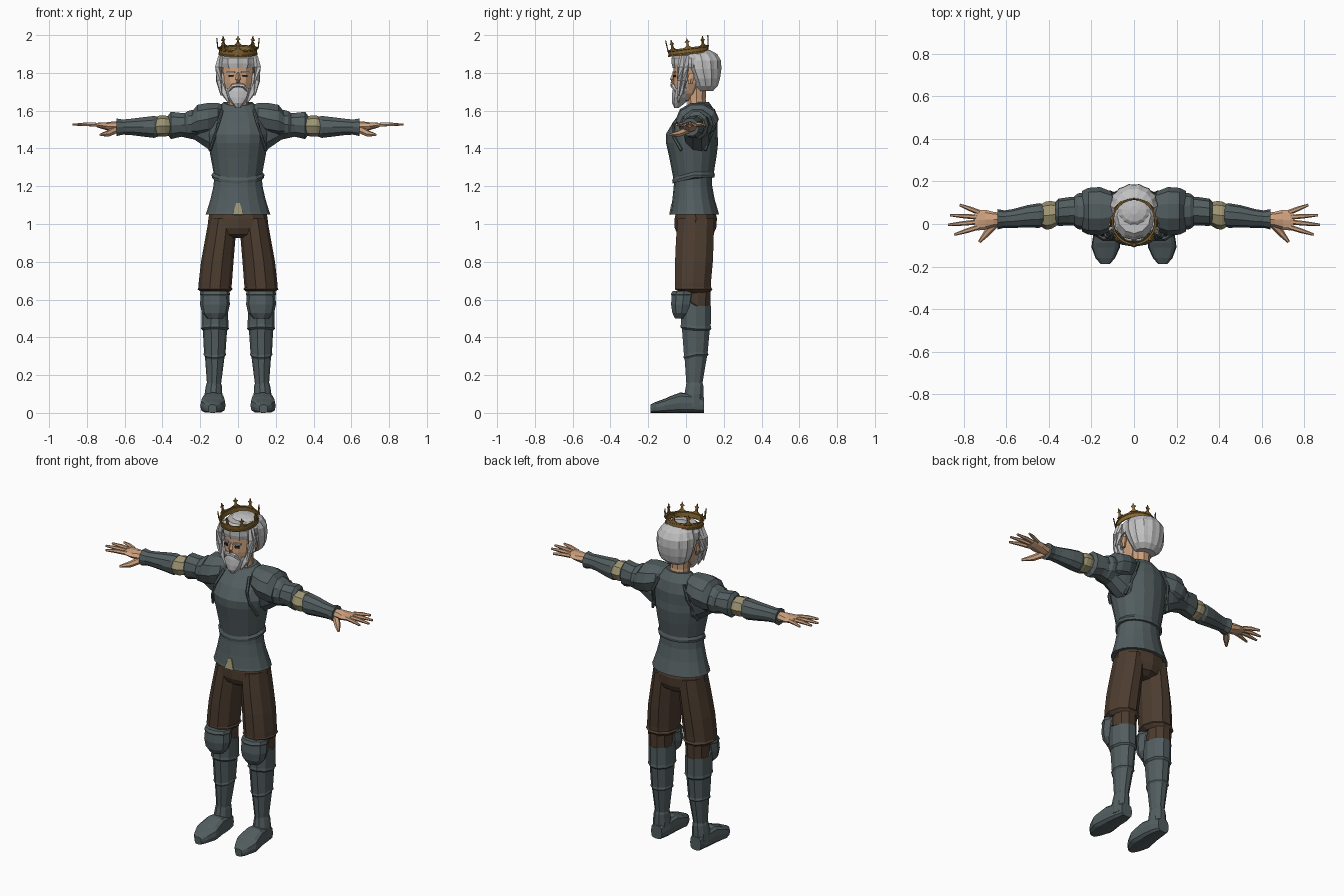
import bpy, bmesh, math
from mathutils import Vector, Matrix


def material(name, rgb):
    m = bpy.data.materials.new(name)
    m.diffuse_color = (*rgb, 1)
    return m


STEEL = material("steel", (0.085, 0.11, 0.115))
BROWN = material("brown_cloth", (0.072, 0.045, 0.028))
SKIN = material("skin", (0.62, 0.36, 0.21))
HAIR = material("silver_hair", (0.53, 0.53, 0.53))
GOLD = material("gold", (0.24, 0.135, 0.03))
CREAM = material("cream_cloth", (0.34, 0.30, 0.17))
DARK = material("dark_eye", (0.03, 0.022, 0.018))


def finish(name, bm, mat, mirror=False):
    bmesh.ops.recalc_face_normals(bm, faces=bm.faces[:])
    me = bpy.data.meshes.new(name)
    bm.to_mesh(me)
    bm.free()
    me.materials.append(mat)
    ob = bpy.data.objects.new(name, me)
    bpy.context.collection.objects.link(ob)
    if mirror:
        ob.modifiers.new("mirror", 'MIRROR')
    return ob


def skin_rings(bm, rings):
    n = len(rings[0])
    vs = [[bm.verts.new(p) for p in r] for r in rings]
    for a, b in zip(vs, vs[1:]):
        for i in range(n):
            bm.faces.new((a[i], a[(i + 1) % n], b[(i + 1) % n], b[i]))
    bm.faces.new(vs[0])
    bm.faces.new(vs[-1])


def loft(name, mat, rings, axis='z', n=12, mirror=False, power=1.0, rib=0.0, dip=None):
    """Rings are (position on axis, centre u, centre v, radius u, radius v)."""
    out = []
    for k, (t, u, v, ru, rv) in enumerate(rings):
        ring = []
        for i in range(n):
            a = 2 * math.pi * i / n
            c, s = [math.copysign(abs(f(a)) ** power, f(a)) for f in (math.cos, math.sin)]
            r = 1 - rib * (i % 2)
            p, q = u + ru * c * r, v + rv * s * r
            h = t - (dip[k] * max(0, -s) if dip else 0)
            ring.append({'z': (p, q, h), 'x': (h, p, q), 'y': (p, h, q)}[axis])
        out.append(ring)
    bm = bmesh.new()
    skin_rings(bm, out)
    return finish(name, bm, mat, mirror)


def tubes(name, mat, paths, n=6, mirror=False):
    """Each path is a list of (x, y, z, radius)."""
    bm = bmesh.new()
    for path in paths:
        pts = [Vector(p[:3]) for p in path]
        rings = []
        for k, p in enumerate(pts):
            d = pts[min(k + 1, len(pts) - 1)] - pts[max(k - 1, 0)]
            m = d.to_track_quat('Z', 'Y').to_matrix()
            rings.append([p + m @ Vector((math.cos(2 * math.pi * i / n), math.sin(2 * math.pi * i / n), 0)) * path[k][3]
                          for i in range(n)])
        skin_rings(bm, rings)
    return finish(name, bm, mat, mirror)


def plate(name, mat, centre, size, turn=0, mirror=False):
    bm = bmesh.new()
    bmesh.ops.create_cube(bm, size=1, matrix=Matrix.Translation(centre) @ Matrix.Rotation(turn, 4, 'Z')
                          @ Matrix.Diagonal((*size, 1)))
    return finish(name, bm, mat, mirror)


# Torso armour
loft("armour_skirt", STEEL, [(1.05, 0, .045, .172, .13), (1.065, 0, .045, .166, .126), (1.13, 0, .04, .146, .112),
                             (1.20, 0, .037, .13, .102), (1.26, 0, .037, .125, .1)], n=16)
loft("breastplate", STEEL, [(1.245, 0, .04, .137, .11), (1.26, 0, .04, .14, .113), (1.275, 0, .04, .13, .108),
                            (1.36, 0, .037, .146, .125), (1.43, 0, .032, .158, .138), (1.475, 0, .03, .163, .137),
                            (1.54, 0, .05, .162, .118), (1.60, 0, .065, .125, .088), (1.635, 0, .065, .085, .064),
                            (1.645, 0, .065, .075, .056)],
     n=16, dip=[.03, .03, .03, .01, 0, 0, 0, .01, .02, .02])
tubes("armhole_rim", STEEL, [[(.085, -.012, 1.60, .009), (.105, -.065, 1.53, .009), (.125, -.063, 1.46, .009),
                              (.148, -.025, 1.39, .009)],
                             [(.085, .14, 1.60, .009), (.115, .15, 1.52, .009), (.15, .10, 1.39, .009)]], mirror=True)
bm = bmesh.new()
bm.faces.new([bm.verts.new(p) for p in ((-.03, -.089, 1.05), (.03, -.089, 1.05), (.01, -.077, 1.11), (-.01, -.077, 1.11))])
notch = finish("skirt_notch", bm, CREAM)
notch.modifiers.new("thickness", 'SOLIDIFY').thickness = .006

# Arms
loft("upper_arm_sleeve", STEEL, [(.12, .06, 1.48, .075, .11), (.17, .06, 1.50, .077, .10), (.23, .06, 1.518, .072, .075),
                                 (.30, .06, 1.525, .067, .066), (.355, .055, 1.522, .064, .076),
                                 (.37, .053, 1.522, .05, .055)], 'x', 10, True)
loft("elbow_cloth", CREAM, [(.35, .05, 1.52, .05, .05), (.39, .042, 1.518, .066, .056), (.415, .04, 1.518, .066, .056),
                            (.45, .04, 1.515, .045, .045)], 'x', 8, True)
loft("forearm_guard", STEEL, [(.425, .042, 1.515, .05, .056), (.445, .04, 1.514, .058, .061), (.50, .036, 1.514, .053, .054),
                              (.57, .026, 1.514, .044, .045), (.61, .023, 1.513, .041, .042), (.642, .022, 1.512, .048, .049)],
     'x', 10, True)
loft("shoulder_guard", STEEL, [(.085, .06, 1.585, .06, .05), (.105, .06, 1.57, .092, .074), (.16, .06, 1.555, .114, .09),
                               (.215, .06, 1.545, .11, .09), (.245, .06, 1.53, .095, .066)], 'x', 10, True)
loft("shoulder_lame", STEEL, [(.21, .06, 1.53, .09, .085), (.265, .06, 1.527, .084, .075), (.28, .06, 1.525, .07, .066)],
     'x', 10, True)

# Hands
loft("palm", SKIN, [(.62, .022, 1.515, .03, .028), (.66, .022, 1.515, .035, .028), (.70, .02, 1.518, .047, .02),
                    (.735, .018, 1.523, .048, .015), (.75, .018, 1.524, .042, .01)], 'x', 8, True)
fingers = [[(.73, y0, 1.524, .012), (.73 + (x - .73) * .5, (y0 + y) / 2, 1.528, .011), (x, y, 1.526, .006)]
           for y0, x, y in ((.055, .82, .09), (.032, .865, .042), (.01, .875, -.004), (-.014, .845, -.05))]
thumb = [(.645, .01, 1.50, .02), (.69, -.04, 1.478, .017), (.728, -.085, 1.472, .007)]
tubes("fingers_and_thumb", SKIN, fingers + [thumb], 6, True)

# Trousers
loft("trouser_seat", BROWN, [(1.08, 0, .05, .145, .1), (1.03, 0, .052, .157, .112), (.98, 0, .05, .16, .11),
                             (.945, 0, .05, .12, .095), (.925, 0, .05, .05, .06)])
loft("trouser_leg", BROWN, [(1.03, .08, .052, .074, .1), (.92, .094, .047, .08, .105), (.80, .11, .042, .086, .105),
                            (.69, .12, .037, .088, .1), (.665, .122, .037, .087, .1), (.655, .121, .04, .093, .105),
                            (.635, .121, .05, .07, .08)], n=10, mirror=True)
loft("lower_leg_cloth", BROWN, [(.66, .123, .065, .068, .07), (.50, .123, .06, .066, .07)], n=10, mirror=True)

# Leg armour
loft("greave", STEEL, [(.565, .123, .053, .07, .083), (.46, .122, .052, .071, .083), (.445, .122, .052, .074, .086),
                       (.435, .122, .052, .064, .077), (.32, .123, .052, .057, .066), (.308, .123, .052, .06, .07),
                       (.298, .123, .052, .052, .062), (.15, .127, .044, .037, .044)],
     n=10, mirror=True, dip=[-.05, -.01, -.01, -.01, .015, .015, .015, 0])
loft("knee_guard", STEEL, [(.50, .122, -.025, .04, .035), (.53, .122, -.023, .069, .052), (.575, .122, -.018, .079, .064),
                           (.62, .122, -.013, .076, .066), (.628, .122, -.013, .08, .07), (.645, .122, -.01, .076, .064)],
     n=10, mirror=True)

# Boots
loft("boot_ankle", STEEL, [(.16, .128, .045, .037, .045), (.145, .128, .046, .042, .048), (.10, .13, .042, .047, .053),
                           (.03, .13, .042, .05, .053)], n=10, mirror=True)
loft("boot_foot", STEEL, [(.095, .13, .04, .036, .04), (.04, .128, .05, .05, .05), (-.03, .13, .054, .058, .054),
                          (-.09, .132, .043, .066, .043), (-.11, .133, .038, .067, .038), (-.16, .135, .029, .046, .029),
                          (-.188, .135, .022, .022, .022)], 'y', 12, True, power=.6)

# Head
loft("neck", SKIN, [(1.59, 0, .065, .06, .055), (1.66, 0, .055, .053, .052), (1.76, 0, .055, .055, .055)], n=10)
loft("face", SKIN, [(1.655, 0, -.015, .04, .045), (1.69, 0, -.002, .064, .064), (1.75, 0, .012, .081, .08),
                    (1.80, 0, .018, .086, .084), (1.89, 0, .022, .086, .088)], n=12)
tubes("nose", SKIN, [[(0, -.06, 1.80, .009), (0, -.072, 1.765, .013), (0, -.07, 1.747, .012)]], 4)
loft("ear", SKIN, [(1.74, .092, .022, .008, .012), (1.77, .096, .026, .01, .02), (1.80, .094, .03, .008, .014)],
     n=6, mirror=True)
plate("eye", DARK, (.036, -.061, 1.783), (.026, .008, .012), .25, True)
plate("brow", HAIR, (.038, -.062, 1.803), (.044, .009, .009), .25, True)

# Hair and beard
loft("hair_back", HAIR, [(1.705, 0, .10, .06, .045), (1.73, 0, .105, .09, .065), (1.77, 0, .10, .106, .082),
                         (1.82, 0, .09, .114, .1), (1.865, 0, .085, .112, .103), (1.90, 0, .075, .094, .092),
                         (1.92, 0, .07, .06, .06), (1.928, 0, .065, .02, .02)], n=28, rib=.045)
loft("hair_front", HAIR, [(1.826, 0, .028, .098, .098), (1.85, 0, .03, .106, .106), (1.88, 0, .03, .105, .106),
                          (1.91, 0, .04, .08, .085)], n=24, rib=.05)
tubes("side_locks", HAIR, [[(.09, y, 1.89, .014), (.105, y - .005, 1.83, .018), (.102, y - .012, 1.76, .016),
                            (.088, y - .018, 1.68 + .04 * k, .004)] for k, y in enumerate((-.022, .003))], 5, True)
loft("beard", HAIR, [(1.615, 0, -.05, .012, .012), (1.64, 0, -.04, .036, .034), (1.67, 0, -.025, .062, .05),
                     (1.705, 0, -.012, .077, .06), (1.72, 0, -.006, .079, .062)], n=16, rib=.06)
tubes("moustache_and_cheek_beard", HAIR,
      [[(0, -.073, 1.737, .010), (.03, -.07, 1.732, .012), (.05, -.055, 1.705, .006)],
       [(.08, -.012, 1.80, .012), (.083, -.015, 1.74, .016), (.07, -.03, 1.69, .018), (.05, -.045, 1.645, .004)]], 5, True)

# Crown: open band, then eight finials set around it
bm = bmesh.new()
N, RX, RY = 24, .102, .108
levels = [(0, 1.02), (.007, 1.02), (.009, .99), (.026, 1.0), (.028, 1.03), (.036, 1.03)]
walls = [[bm.verts.new((RX * s * math.cos(math.tau * i / N), RY * s * math.sin(math.tau * i / N), z))
          for i in range(N)] for z, s in levels]
for a, b in zip(walls, walls[1:]):
    for i in range(N):
        bm.faces.new((a[i], a[(i + 1) % N], b[(i + 1) % N], b[i]))
half = [(.024, .034), (.008, .045), (.005, .060), (.014, .067), (.005, .073), (0, .088)]
outline = half + [(-x, z) for x, z in half[-2::-1]]
for k in range(8):
    a = math.tau * k / 8 - math.pi / 2
    out, side = Vector((math.cos(a), math.sin(a), 0)), Vector((-math.sin(a), math.cos(a), 0))
    base = Vector((RX * out.x, RY * out.y, 0)) * 1.02
    bm.faces.new([bm.verts.new(base + side * x + out * (z - .034) * .1 + Vector((0, 0, z))) for x, z in outline])
crown = finish("crown", bm, GOLD)
crown.modifiers.new("thickness", 'SOLIDIFY').thickness = .006
crown.location = (0, .015, 1.898)
crown.rotation_euler.x = .13
